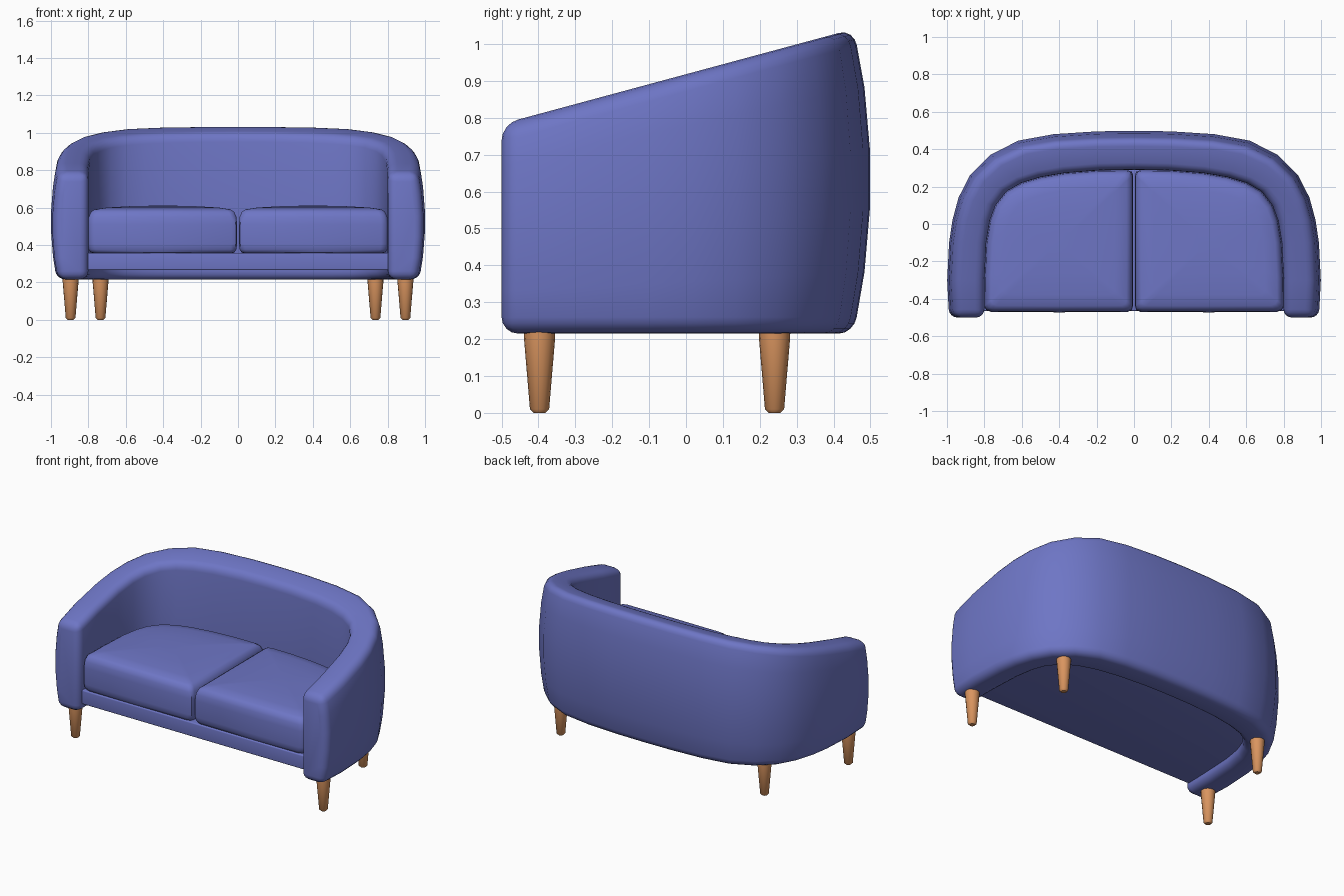
import bpy, bmesh, math

if "Cube" in bpy.data.objects:
    bpy.data.objects.remove(bpy.data.objects["Cube"])


def material(name, rgb):
    m = bpy.data.materials.new(name)
    m.diffuse_color = (*rgb, 1)
    m.use_nodes = True
    m.node_tree.nodes["Principled BSDF"].inputs["Base Color"].default_value = m.diffuse_color
    return m


BLUE = material("blue fabric", (0.155, 0.18, 0.56))
WOOD = material("light wood", (0.70, 0.30, 0.115))


def finish(name, bm, mat, bevel=0):
    bmesh.ops.recalc_face_normals(bm, faces=bm.faces)
    me = bpy.data.meshes.new(name)
    bm.to_mesh(me)
    bm.free()
    me.materials.append(mat)
    ob = bpy.data.objects.new(name, me)
    bpy.context.collection.objects.link(ob)
    bpy.ops.object.select_all(action='DESELECT')
    ob.select_set(True)
    bpy.context.view_layer.objects.active = ob
    if bevel:
        b = ob.modifiers.new("bevel", 'BEVEL')
        b.width, b.segments = bevel, 4
        b.limit_method, b.angle_limit = 'ANGLE', math.radians(40)
        bpy.ops.object.modifier_apply(modifier="bevel")
    bpy.ops.object.shade_smooth_by_angle(angle=math.radians(42))
    return ob


def loft(rings, closed=True):
    """Skin a list of closed rings of points and cap both ends."""
    bm = bmesh.new()
    vs = [[bm.verts.new(p) for p in r] for r in rings]
    n = len(vs[0])
    for a, b in zip(vs, vs[1:]):
        for i in range(n):
            j = (i + 1) % n
            bm.faces.new((a[i], a[j], b[j], b[i]))
    bm.faces.new(vs[0])
    bm.faces.new(vs[-1])
    return bm


# Plan outlines of the right half, front to back centre
OUTER = [(0.99, -0.5), (1.0, -0.3), (0.99, -0.1), (0.972, 0.02), (0.94, 0.14), (0.88, 0.26),
         (0.77, 0.37), (0.62, 0.447), (0.43, 0.482), (0.2, 0.497), (0, 0.5)]
INNER = [(0.8, -0.5), (0.8, -0.3), (0.79, -0.1), (0.77, 0.02), (0.74, 0.1), (0.68, 0.175),
         (0.6, 0.22), (0.5, 0.25), (0.37, 0.272), (0.18, 0.287), (0, 0.29)]


def mirrored(half):
    return half + [(-x, y) for x, y in half[-2::-1]]


# Wrap-around shell: sloping top, barrel-shaped outside
def top_z(y):
    return 0.918 + 0.27 * y


LEVELS = [0, 0.2, 0.4, 0.6, 0.8, 1]
BOTTOM = 0.215
rings = []
for (ox, oy), (ix, iy) in zip(mirrored(OUTER), mirrored(INNER)):
    dx, dy = ox - ix, oy - iy
    d = math.hypot(dx, dy)
    ring = []
    for t in LEVELS:
        inset = (0.03 + 0.03 * max(0, oy)) * (2 * t - 1) ** 2
        x, y = ox - dx / d * inset, oy - dy / d * inset
        ring.append((x, y, BOTTOM + t * (top_z(y) - BOTTOM)))
    ring += [(ix, iy, top_z(iy)), (ix, iy, BOTTOM)]
    rings.append(ring)
finish("shell", loft(rings), BLUE, 0.045)

# Seat base
base = mirrored([(0.805, -0.465)] + INNER[1:])
finish("seat_base", loft([[(x, y, z) for x, y in base] for z in (0.265, 0.358)]), BLUE, 0.008)

# Two domed seat cushions
PROFILE = [(0.92, 0.355), (0.965, 0.36), (0.99, 0.376), (1, 0.405), (1, 0.51), (0.99, 0.55),
           (0.96, 0.577), (0.91, 0.59), (0.75, 0.6), (0.45, 0.607), (0.15, 0.61)]
plan = [(0.005, -0.44), (0.012, -0.46), (0.035, -0.47), (0.4, -0.472), (0.765, -0.47),
        (0.79, -0.46), (0.802, -0.44)] + INNER[1:-1] + [(0.035, 0.288), (0.012, 0.28), (0.005, 0.262)]
CX, CY = 0.4, -0.1
for side, name in ((1, "right_cushion"), (-1, "left_cushion")):
    rings = [[(side * (CX + (x - CX) * s), CY + (y - CY) * s, z) for x, y in plan]
             for s, z in PROFILE]
    finish(name, loft(rings), BLUE)

# Tapered legs
for lx, ly, name in ((0.895, -0.397, "front_leg"), (0.735, 0.24, "back_leg")):
    for side in (1, -1):
        rings = [[(side * lx + r * math.cos(k * math.pi / 8), ly + r * math.sin(k * math.pi / 8), z)
                  for k in range(16)]
                 for r, z in ((0.016, 0), (0.026, 0.01), (0.042, 0.2), (0.043, 0.225))]
        finish(name, loft(rings), WOOD)
